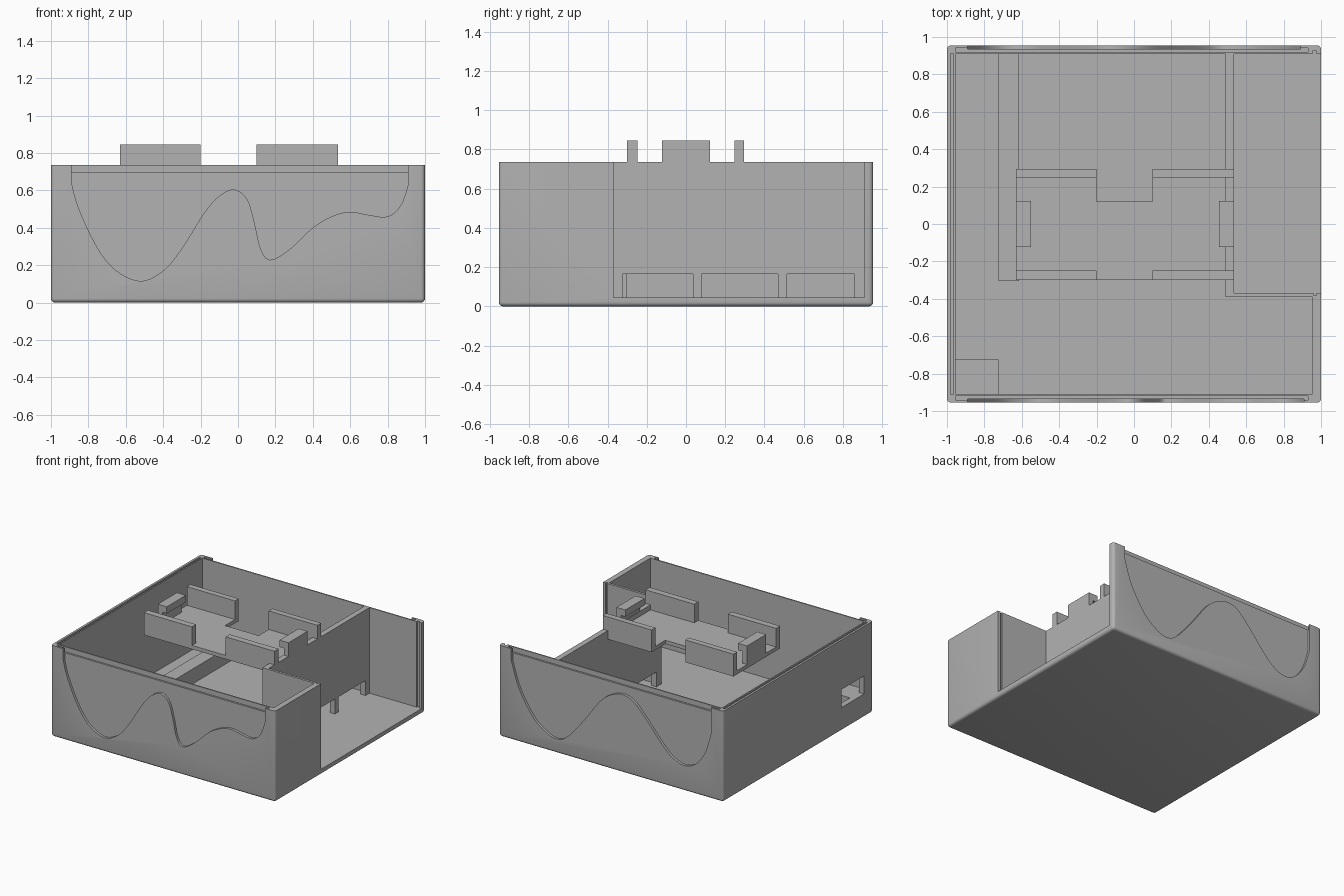
import bpy
import bmesh
from mathutils import Vector

cube = bpy.data.objects.get("Cube")
if cube:
    bpy.data.objects.remove(cube, do_unlink=True)

GREY = (0.45, 0.45, 0.45, 1)
grey = bpy.data.materials.new("plain grey")
grey.use_nodes = True
grey.diffuse_color = GREY
grey.node_tree.nodes["Principled BSDF"].inputs["Base Color"].default_value = GREY

TOP, FLOOR, PLATE, RIM = 0.735, 0.045, 0.665, 0.845


def finish(name, bm):
    bmesh.ops.recalc_face_normals(bm, faces=bm.faces)
    mesh = bpy.data.meshes.new(name)
    bm.to_mesh(mesh)
    bm.free()
    mesh.materials.append(grey)
    ob = bpy.data.objects.new(name, mesh)
    bpy.context.collection.objects.link(ob)
    return ob


def box(name, x, y, z):
    bm = bmesh.new()
    bmesh.ops.create_cube(bm, size=1)
    for v in bm.verts:
        v.co = [a + (b - a) * (c + 0.5) for (a, b), c in zip((x, y, z), v.co)]
    return finish(name, bm)


def prism(name, outline, axis, lo, hi):
    """Extrude a 2D outline along x, y or z (axis 0, 1, 2)."""
    bm = bmesh.new()
    verts = []
    for p in outline:
        co = list(p)
        co.insert(axis, lo)
        verts.append(bm.verts.new(co))
    face = bm.faces.new(verts)
    ext = bmesh.ops.extrude_face_region(bm, geom=[face])
    move = Vector((0, 0, 0))
    move[axis] = hi - lo
    bmesh.ops.translate(bm, vec=move, verts=[g for g in ext["geom"] if isinstance(g, bmesh.types.BMVert)])
    return finish(name, bm)


def cut(target, cutter):
    cutter.hide_render = True
    mod = target.modifiers.new("cut", "BOOLEAN")
    mod.operation, mod.solver, mod.object = "DIFFERENCE", "EXACT", cutter
    bpy.context.view_layer.objects.active = target
    bpy.ops.object.modifier_apply(modifier=mod.name)
    bpy.data.objects.remove(cutter, do_unlink=True)


def smooth_curve(pts, steps=5):
    """Catmull-Rom curve through the points."""
    pts = [Vector(p) for p in pts]
    ext = [pts[0]] + pts + [pts[-1]]
    out = []
    for a, b, c, d in zip(ext, ext[1:], ext[2:], ext[3:]):
        for i in range(steps):
            t = i / steps
            out.append(0.5 * (2 * b + (c - a) * t + (2 * a - 5 * b + 4 * c - d) * t ** 2
                              + (3 * b - a - 3 * c + d) * t ** 3))
    return out + [pts[-1]]


# Outer case with rounded lower and vertical edges
case = box("case", (-1, 1), (-0.955, 0.955), (0, TOP))
bm = bmesh.new()
bm.from_mesh(case.data)
edges = [e for e in bm.edges if min(v.co.z for v in e.verts) < 0.01]
bmesh.ops.bevel(bm, geom=edges, offset=0.022, segments=4, profile=0.5, affect="EDGES")
bm.to_mesh(case.data)
bm.free()

# Cavity, side opening with panel grooves, cable window, lid groove
cut(case, box("cavity", (-0.955, 0.955), (-0.91, 0.91), (FLOOR, 1)))
cut(case, box("opening", (0.9, 1.2), (-0.37, 0.91), (FLOOR, 1)))
cut(case, box("panel_groove", (0.955, 0.975), (-0.383, 0.925), (FLOOR, 1)))
cut(case, box("window", (-1.2, -0.9), (-0.84, -0.555), (0.19, 0.335)))
cut(case, box("lid_groove", (-0.982, -0.966), (-0.912, 0.912), (0.7, 1)))

# Wavy recesses on front and back, each with a slot behind
front_wave = [(-0.89, 0.64), (-0.85, 0.5), (-0.75, 0.29), (-0.65, 0.17), (-0.52, 0.115),
              (-0.4, 0.17), (-0.3, 0.29), (-0.18, 0.48), (-0.1, 0.57), (-0.02, 0.605),
              (0.05, 0.55), (0.09, 0.42), (0.12, 0.29), (0.17, 0.228), (0.27, 0.28),
              (0.4, 0.4), (0.5, 0.46), (0.6, 0.485), (0.7, 0.468), (0.8, 0.46),
              (0.87, 0.52), (0.91, 0.63)]
back_wave = [(0.89, 0.64), (0.82, 0.43), (0.7, 0.24), (0.6, 0.155), (0.5, 0.115),
             (0.4, 0.15), (0.25, 0.32), (0.1, 0.52), (0, 0.6), (-0.1, 0.63),
             (-0.2, 0.6), (-0.32, 0.48), (-0.45, 0.33), (-0.55, 0.24), (-0.66, 0.205),
             (-0.76, 0.25), (-0.84, 0.36), (-0.89, 0.52)]
for side, wave in ((-1, front_wave), (1, back_wave)):
    line = smooth_curve(wave)
    outline = [(line[0].x, 1)] + [tuple(p) for p in line] + [(line[-1].x, 1)]
    cut(case, prism("wave", outline, 1, side * 1.1, side * 0.935))
    cut(case, box("slot", (-0.955, 0.93), sorted((side * 0.94, side * 0.92)), (0.695, 1)))

# Divider wall standing on feet, and the cross wall
divider = [(-0.39, TOP), (-0.39, FLOOR)]
for a, b in ((-0.325, 0.035), (0.08, 0.47), (0.515, 0.86)):
    divider += [(a, FLOOR), (a, 0.165), (b, 0.165), (b, FLOOR)]
divider += [(0.912, FLOOR), (0.912, TOP)]
prism("divider_wall", divider, 0, 0.49, 0.535)
box("cross_wall", (0.5, 0.96), (-0.39, -0.37), (FLOOR, TOP))

# Floor rail and corner block
box("floor_rail", (-0.725, -0.615), (-0.305, 0.912), (FLOOR, 0.165))
box("corner_block", (-0.957, -0.725), (-0.912, -0.725), (FLOOR, 0.19))

# Raised tray with a notch at the back
prism("tray_plate", [(-0.63, -0.3), (0.535, -0.3), (0.535, 0.295), (0.1, 0.295),
                     (0.1, 0.12), (-0.2, 0.12), (-0.2, 0.295), (-0.63, 0.295)],
      2, PLATE, PLATE + 0.03)
for end, x in (("right", (-0.63, -0.2)), ("left", (0.1, 0.535))):
    box("tray_front_rim_" + end, x, (-0.3, -0.248), (PLATE, RIM))
    box("tray_back_rim_" + end, x, (0.248, 0.295), (PLATE, RIM))

# Hooked clips at both tray ends
for end, edge, s in (("right", -0.63, 1), ("left", 0.535, -1)):
    hook = [(0, PLATE), (0, RIM), (0.08, RIM), (0.08, 0.79), (0.04, 0.79), (0.04, PLATE)]
    bm_outline = [(edge + s * d, z) for d, z in hook]
    prism("tray_clip_" + end, bm_outline, 1, -0.122, 0.122)

# Smooth the rounded edges and wave only
bpy.ops.object.select_all(action="DESELECT")
case.select_set(True)
bpy.context.view_layer.objects.active = case
bpy.ops.object.shade_smooth_by_angle(angle=0.5)
